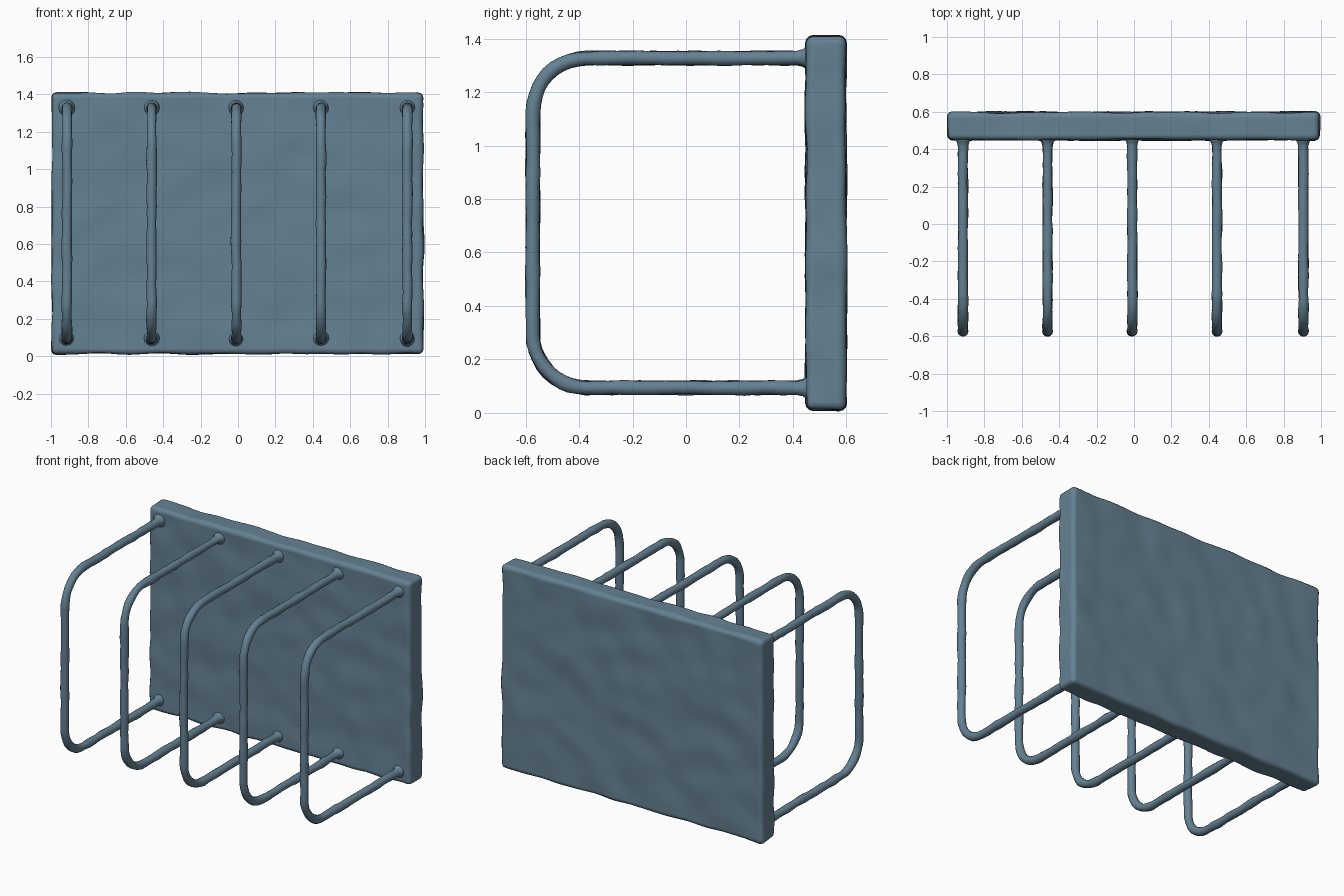
import bpy, bmesh, math
from mathutils import Vector, noise

if "Cube" in bpy.data.objects:
    bpy.data.objects.remove(bpy.data.objects["Cube"])

mat = bpy.data.materials.new("weathered_blue_metal")
mat.diffuse_color = (0.13, 0.22, 0.29, 1)
mat.use_nodes = True
mat.node_tree.nodes["Principled BSDF"].inputs["Base Color"].default_value = mat.diffuse_color


def finish(bm, name, amount, scale):
    # light hammered unevenness, then smooth shading
    bmesh.ops.recalc_face_normals(bm, faces=bm.faces)
    bm.normal_update()
    moves = [(v, v.normal * noise.noise(v.co * scale) * amount) for v in bm.verts]
    for v, d in moves:
        v.co += d
    for f in bm.faces:
        f.smooth = True
    me = bpy.data.meshes.new(name)
    bm.to_mesh(me)
    bm.free()
    me.materials.append(mat)
    ob = bpy.data.objects.new(name, me)
    bpy.context.collection.objects.link(ob)
    return ob


# back panel: thick slab with softened edges
def make_panel():
    lo, hi = Vector((-0.995, 0.45, 0.012)), Vector((0.99, 0.597, 1.408))
    bm = bmesh.new()
    bmesh.ops.create_cube(bm, size=1)
    for v in bm.verts:
        v.co = Vector([(lo[i] + hi[i]) / 2 + v.co[i] * (hi[i] - lo[i]) for i in range(3)])
    bmesh.ops.bevel(bm, geom=bm.edges[:], offset=0.025, segments=3, profile=0.5,
                    affect='EDGES')
    # cut a regular grid across the slab so it can carry the unevenness
    for axis, count in ((0, 50), (1, 4), (2, 35)):
        normal = Vector([float(i == axis) for i in range(3)])
        a, b = lo[axis] + 0.03, hi[axis] - 0.03
        for k in range(count):
            co = normal * (a + (b - a) * k / (count - 1))
            bmesh.ops.bisect_plane(bm, geom=bm.verts[:] + bm.edges[:] + bm.faces[:],
                                   plane_co=co, plane_no=normal)
    finish(bm, "back_panel", 0.010, 6)


# rod centre line in the y-z plane, with a small weld flare at the panel
def rod_path():
    front, top, bottom, r = -0.573, 1.327, 0.094, 0.20
    half = [(0.49, top, 1.7), (0.452, top, 1.6), (0.438, top, 1.2), (0.415, top, 1)]
    half += [(0.415 - (0.415 - front - r) * i / 16, top, 1) for i in range(1, 16)]
    for i in range(11):
        a = math.pi / 2 * (1 + i / 10)
        half.append((front + r + r * math.cos(a), top - r + r * math.sin(a), 1))
    z0, z1 = top - r, bottom + r
    middle = [(front, z0 + (z1 - z0) * i / 18, 1) for i in range(1, 18)]
    mirrored = [(y, top + bottom - z, s) for y, z, s in reversed(half)]
    return half + middle + mirrored


def make_rod(x, name, radius=0.0265, sides=14):
    pts = rod_path()
    bm = bmesh.new()
    rings = []
    for i, (y, z, s) in enumerate(pts):
        p, q = pts[max(i - 1, 0)], pts[min(i + 1, len(pts) - 1)]
        t = Vector((0, q[0] - p[0], q[1] - p[1])).normalized()
        n = Vector((0, -t.z, t.y))
        ring = []
        for k in range(sides):
            a = 2 * math.pi * k / sides
            off = Vector((math.cos(a), 0, 0)) + n * math.sin(a)
            ring.append(bm.verts.new(Vector((x, y, z)) + off * radius * s))
        rings.append(ring)
    for r0, r1 in zip(rings, rings[1:]):
        for k in range(sides):
            j = (k + 1) % sides
            bm.faces.new((r0[k], r0[j], r1[j], r1[k]))
    bm.faces.new(rings[0])
    bm.faces.new(rings[-1])
    finish(bm, name, 0.006, 12)


make_panel()
for i, x in enumerate((-0.915, -0.462, -0.009, 0.444, 0.906)):
    make_rod(x, f"divider_rod_{i + 1}")
